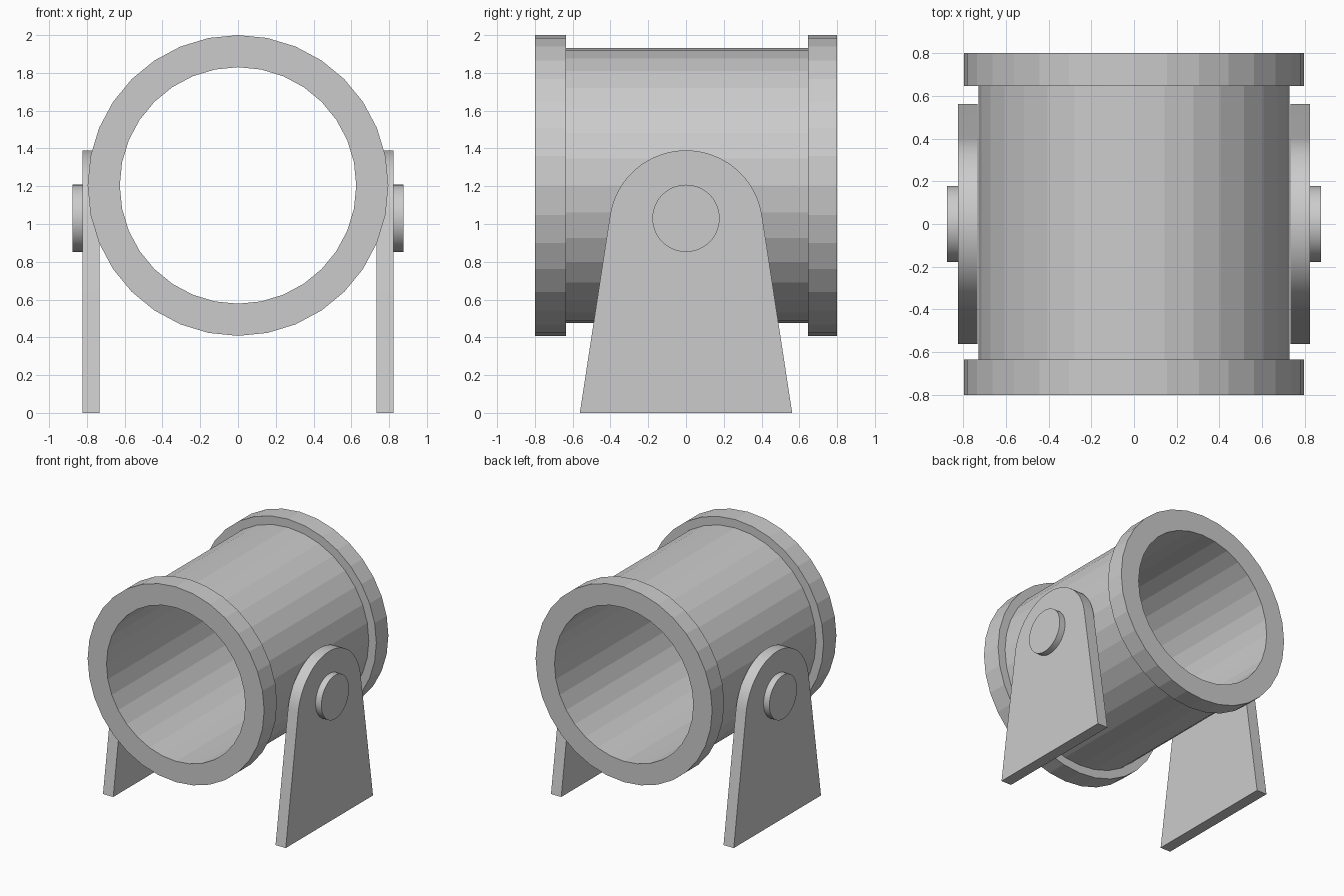
import bpy
import bmesh
from math import sin, cos, tau, atan2, pi, radians
from mathutils import Matrix, Vector

cube = bpy.data.objects.get("Cube")
if cube:
    bpy.data.objects.remove(cube, do_unlink=True)

grey = bpy.data.materials.new("light grey")
grey.use_nodes = True
colour = (0.6, 0.6, 0.6, 1)
grey.diffuse_color = colour
grey.node_tree.nodes["Principled BSDF"].inputs["Base Color"].default_value = colour


def finish(name, bm, smooth=False):
    bmesh.ops.recalc_face_normals(bm, faces=bm.faces)
    mesh = bpy.data.meshes.new(name)
    bm.to_mesh(mesh)
    bm.free()
    mesh.materials.append(grey)
    obj = bpy.data.objects.new(name, mesh)
    bpy.context.collection.objects.link(obj)
    if smooth:
        bpy.ops.object.select_all(action="DESELECT")
        obj.select_set(True)
        bpy.context.view_layer.objects.active = obj
        bpy.ops.object.shade_smooth_by_angle(angle=radians(30))
    return obj


# Flanged tube: closed (radius, y) section turned around the y axis
AXIS_Z = 1.204
BORE, BODY, FLANGE = 0.626, 0.728, 0.796
SIDES = 32
section = [(BORE, -0.8), (FLANGE, -0.8), (FLANGE, -0.635), (BODY, -0.635),
           (BODY, 0.645), (FLANGE, 0.645), (FLANGE, 0.8), (BORE, 0.8)]
bm = bmesh.new()
rings = [[bm.verts.new((r * sin(i * tau / SIDES), y, AXIS_Z + r * cos(i * tau / SIDES)))
          for i in range(SIDES)] for r, y in section]
for k, ring in enumerate(rings):
    following = rings[(k + 1) % len(rings)]
    for i in range(SIDES):
        j = (i + 1) % SIDES
        bm.faces.new((ring[i], ring[j], following[j], following[i]))
finish("flanged_tube", bm)

# Bracket outline: tapered plate running tangent into a round top
HALF_BASE, ARC_R, ARC_Z = 0.562, 0.407, 0.983
IN_X, OUT_X, PIN_X = 0.732, 0.824, 0.876
PIN_R, PIN_Z = 0.178, 1.03
ARC_STEPS = 32
slope = atan2(HALF_BASE - ARC_R, ARC_Z)
outline = [(HALF_BASE, 0)]
for i in range(ARC_STEPS + 1):
    a = slope + (pi - 2 * slope) * i / ARC_STEPS
    outline.append((ARC_R * cos(a), ARC_Z + ARC_R * sin(a)))
outline.append((-HALF_BASE, 0))

for side, label in ((1, "left"), (-1, "right")):
    # Upright support plate
    bm = bmesh.new()
    plate = bm.faces.new([bm.verts.new((side * IN_X, y, z)) for y, z in outline])
    result = bmesh.ops.extrude_face_region(bm, geom=[plate], use_keep_orig=True)
    moved = [v for v in result["geom"] if isinstance(v, bmesh.types.BMVert)]
    bmesh.ops.translate(bm, verts=moved, vec=Vector((side * (OUT_X - IN_X), 0, 0)))
    finish(label + "_bracket", bm, smooth=True)

    # Pivot pin head standing proud of the plate
    bm = bmesh.new()
    place = (Matrix.Translation((side * (IN_X + PIN_X) / 2, 0, PIN_Z))
             @ Matrix.Rotation(pi / 2, 4, "Y"))
    bmesh.ops.create_cone(bm, cap_ends=True, segments=48, radius1=PIN_R,
                          radius2=PIN_R, depth=PIN_X - IN_X, matrix=place)
    finish(label + "_pivot_pin", bm, smooth=True)
